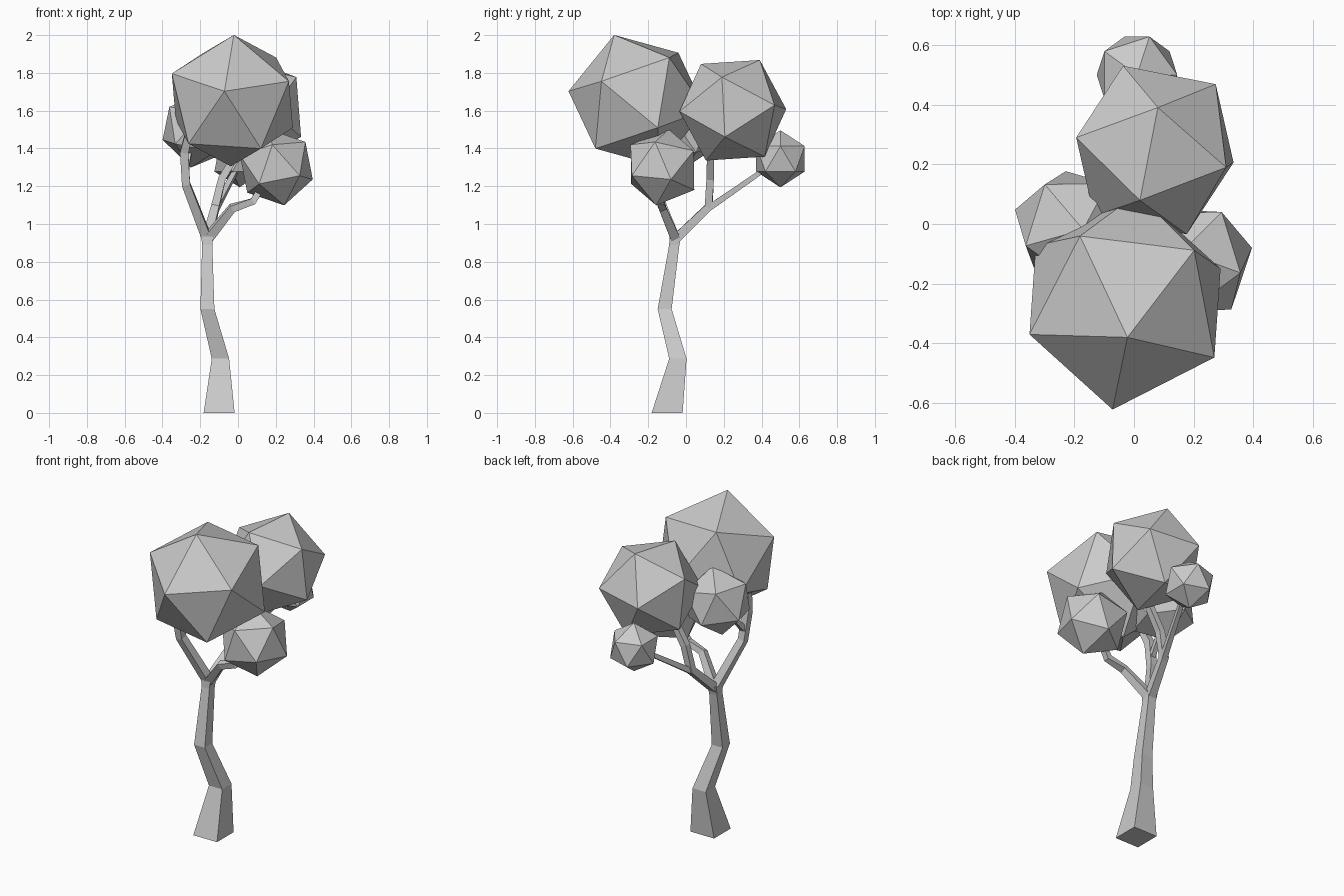
import bpy, bmesh
from mathutils import Vector, Matrix

if "Cube" in bpy.data.objects:
    bpy.data.objects.remove(bpy.data.objects["Cube"])


def add_object(name, bm):
    bmesh.ops.recalc_face_normals(bm, faces=bm.faces)
    mesh = bpy.data.meshes.new(name)
    bm.to_mesh(mesh)
    bm.free()
    obj = bpy.data.objects.new(name, mesh)
    bpy.context.collection.objects.link(obj)
    return obj


def frame(a, b):
    """Rotation whose axes follow a and the part of b square to it."""
    x = a.normalized()
    y = (b - x * b.dot(x)).normalized()
    return Matrix((x, y, x.cross(y))).transposed()


def leaf_ball(name, center, radius, corner, neighbour):
    """Icosahedron turned so one corner and its neighbour face given directions."""
    bm = bmesh.new()
    bmesh.ops.create_icosphere(bm, subdivisions=1, radius=radius)
    bm.verts.ensure_lookup_table()
    v = bm.verts[0]
    w = v.link_edges[0].other_vert(v)
    rot = frame(Vector(corner), Vector(neighbour)) @ frame(v.co, w.co).transposed()
    for p in bm.verts:
        p.co = rot @ p.co + Vector(center)
    return add_object(name, bm)


def limb(name, path, flat=False):
    """Square-section tapered limb; path items are x, y, z, half width."""
    bm = bmesh.new()
    pts = [Vector(p[:3]) for p in path]
    rings = []
    for i, p in enumerate(pts):
        t = pts[min(i + 1, len(pts) - 1)] - pts[max(i - 1, 0)]
        if flat:
            t = Vector((0, 0, 1))
        t.normalize()
        u = Vector((1, 0, 0))
        u = (u - t * u.dot(t)).normalized()
        v = t.cross(u)
        h = path[i][3]
        rings.append([bm.verts.new(p + u * h * a + v * h * b)
                      for a, b in ((-1, -1), (1, -1), (1, 1), (-1, 1))])
    for r, s in zip(rings, rings[1:]):
        for k in range(4):
            n = (k + 1) % 4
            bm.faces.new((r[k], r[n], s[n], s[k]))
    bm.faces.new(rings[0][::-1])
    bm.faces.new(rings[-1])
    return add_object(name, bm)


# Trunk
limb("trunk", [(-.10, -.10, 0, .082), (-.093, -.043, .287, .046),
               (-.162, -.113, .55, .037), (-.163, -.062, .89, .027),
               (-.163, -.055, .945, .032)], flat=True)

# Branches
fork = (-.163, -.055, .92, .025)
limb("left_branch", [fork, (-.275, -.17, 1.21, .022),
                     (-.285, -.20, 1.38, .022), (-.25, -.25, 1.52, .018)])
limb("left_twig", [(-.28, -.18, 1.27, .015), (-.25, -.05, 1.42, .013)])
limb("right_branch", [fork, (-.03, -.125, 1.085, .02),
                      (.08, -.135, 1.12, .018), (.14, -.13, 1.22, .016)])
limb("back_branch", [fork, (-.12, .12, 1.09, .021),
                     (-.085, .128, 1.24, .02), (.01, .13, 1.40, .018)])
limb("back_twig", [(-.125, .10, 1.07, .017), (.0, .44, 1.305, .012)])

# Foliage
leaf_ball("front_leaves", (-.03, -.26, 1.653), .368, (.008, -.12, .347), (-.33, -.11, .137))
leaf_ball("back_leaves", (.07, .248, 1.602), .302, (.01, .142, .265), (-.05, -.168, .244))
leaf_ball("right_leaves", (.203, -.125, 1.30), .208, (.193, .045, -.064), (.167, -.045, .153))
leaf_ball("left_leaves", (-.21, -.01, 1.50), .205, (-.186, .057, -.053), (-.17, -.074, .14))
leaf_ball("small_leaves", (.01, .50, 1.345), .151, (0, 0, 1), (1, 0, .5))
